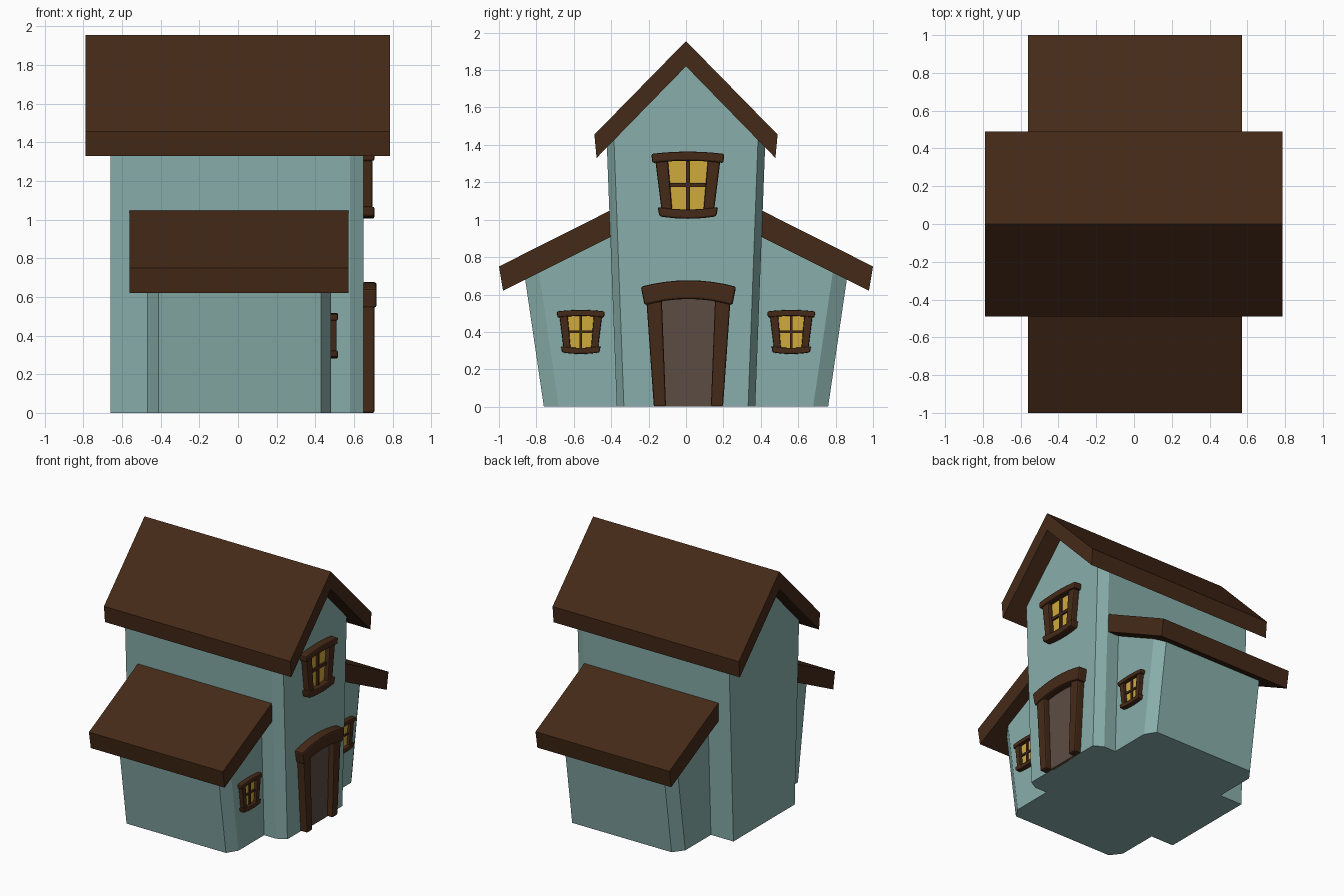
import bpy, bmesh

if "Cube" in bpy.data.objects:
    bpy.data.objects.remove(bpy.data.objects["Cube"])


def material(name, color):
    m = bpy.data.materials.new(name)
    m.diffuse_color = (*color, 1)
    m.use_nodes = True
    m.node_tree.nodes["Principled BSDF"].inputs["Base Color"].default_value = m.diffuse_color
    return m


WALL = material("teal_plaster", (0.25, 0.43, 0.41))
WOOD = material("dark_wood", (0.06, 0.023, 0.009))
GLASS = material("lit_glass", (0.62, 0.40, 0.045))
DOOR = material("door_wood", (0.107, 0.073, 0.056))


def finish(name, bm, mat, mirror=False, bevel=0):
    bmesh.ops.recalc_face_normals(bm, faces=bm.faces)
    me = bpy.data.meshes.new(name)
    bm.to_mesh(me)
    bm.free()
    me.materials.append(mat)
    ob = bpy.data.objects.new(name, me)
    bpy.context.collection.objects.link(ob)
    if bevel:
        b = ob.modifiers.new("soft_edges", 'BEVEL')
        b.width, b.segments, b.limit_method = bevel, 2, 'ANGLE'
        b.angle_limit = 0.8
    if mirror:
        m = ob.modifiers.new("mirror", 'MIRROR')
        m.use_axis = (False, True, False)
        m.use_clip = True
    return ob


def prism(name, outline, x0, x1, mat, **kw):
    """Extrude a (y, z) outline along x."""
    bm = bmesh.new()
    a = [bm.verts.new((x0, y, z)) for y, z in outline]
    b = [bm.verts.new((x1, y, z)) for y, z in outline]
    bm.faces.new(a)
    bm.faces.new(b)
    n = len(a)
    for i in range(n):
        bm.faces.new((a[i], a[(i + 1) % n], b[(i + 1) % n], b[i]))
    return finish(name, bm, mat, **kw)


def wall_half(name, plan, top_z):
    """Flared walls from plan points (x, y_bottom, y_top), open on the inner side, mirrored in y."""
    bm = bmesh.new()
    lo = [bm.verts.new((x, y0, 0)) for x, y0, y1 in plan]
    hi = [bm.verts.new((x, y1, top_z(y1))) for x, y0, y1 in plan]
    bm.faces.new(lo)
    bm.faces.new(hi)
    for i in range(len(plan) - 1):
        bm.faces.new((lo[i], lo[i + 1], hi[i + 1], hi[i]))
    finish(name, bm, WALL, mirror=True)


def arched_bar(name, cy, top_half, bot_half, z_top, z_bot, rise, x0, x1, bevel):
    """Bar bowed by rise in the middle (negative rise sags)."""
    n = 8
    ts = [-1 + 2 * i / n for i in range(n + 1)]
    top = [(cy + t * top_half, z_top + rise * (1 - t * t)) for t in ts]
    bot = [(cy + t * bot_half, z_bot + rise * (1 - t * t)) for t in reversed(ts)]
    prism(name, top + bot, x0, x1, WOOD, bevel=bevel)


def window(name, cy, cz, x, s):
    """Tapered window with bowed head and sill, standing out from wall plane x."""
    def q(pts):
        return [(cy + y * s, cz + z * s) for y, z in pts]
    bv = 0.01 * s
    prism(name + "_glass", q([(-.12, .14), (.12, .14), (.09, -.14), (-.09, -.14)]),
          x - .01, x + .012 * s, GLASS)
    prism(name + "_upright_bar", q([(-.011, .14), (.011, .14), (.011, -.14), (-.011, -.14)]),
          x, x + .026 * s, WOOD)
    prism(name + "_cross_bar", q([(-.11, .012), (.11, .012), (.11, -.010), (-.11, -.010)]),
          x, x + .026 * s, WOOD)
    for side, k in (("left", -1), ("right", 1)):
        prism(f"{name}_{side}_jamb",
              q([(k * .175, .14), (k * .107, .14), (k * .083, -.14), (k * .14, -.14)]),
              x - .01, x + .046 * s, WOOD, bevel=bv)
    arched_bar(name + "_head", cy, .195 * s, .19 * s, cz + .167 * s, cz + .118 * s,
               .012 * s, x - .01, x + .056 * s, bv)
    arched_bar(name + "_sill", cy, .162 * s, .152 * s, cz - .117 * s, cz - .167 * s,
               -.013 * s, x - .01, x + .056 * s, bv)


# Walls: tall centre block and a low wing on each side, tops tucked to the roof undersides
wall_half("tower_walls", [(-.66, 0, 0), (-.66, .37, .423), (.58, .37, .423),
                          (.65, .332, .385), (.65, 0, 0)],
          lambda y: 1.825 - 1.03 * y)
wall_half("wing_walls", [(-.47, .34, .38), (-.47, .68, .785), (-.41, .76, .86),
                         (.43, .76, .86), (.48, .68, .785), (.48, .34, .38)],
          lambda y: 1.112 - .5 * y)

# Roofs
prism("main_roof", [(0, 1.955), (.49, 1.455), (.478, 1.33), (0, 1.82),
                    (-.478, 1.33), (-.49, 1.455)], -.79, .785, WOOD)
prism("wing_roof", [(.37, 1.067), (1.0, .75), (.978, .62), (.37, .925)],
      -.56, .572, WOOD, mirror=True)

# Door with tapered jambs and arched lintel
C = .013
prism("door_panel", [(C - .12, 0), (C + .12, 0), (C + .145, .58), (C - .145, .58)],
      .64, .662, DOOR)
for side, k in (("left", -1), ("right", 1)):
    prism(f"door_{side}_jamb", [(C + k * .185, 0), (C + k * .12, 0),
                                (C + k * .142, .57), (C + k * .225, .57)],
          .64, .706, WOOD, bevel=.01)
arched_bar("door_lintel", C, .255, .235, .642, .542, .034, .64, .717, .012)

# Windows
window("upper_window", .01, 1.185, .65, 1)
window("left_wing_window", -.5625, .40, .48, .655)
window("right_wing_window", .5625, .40, .48, .655)
